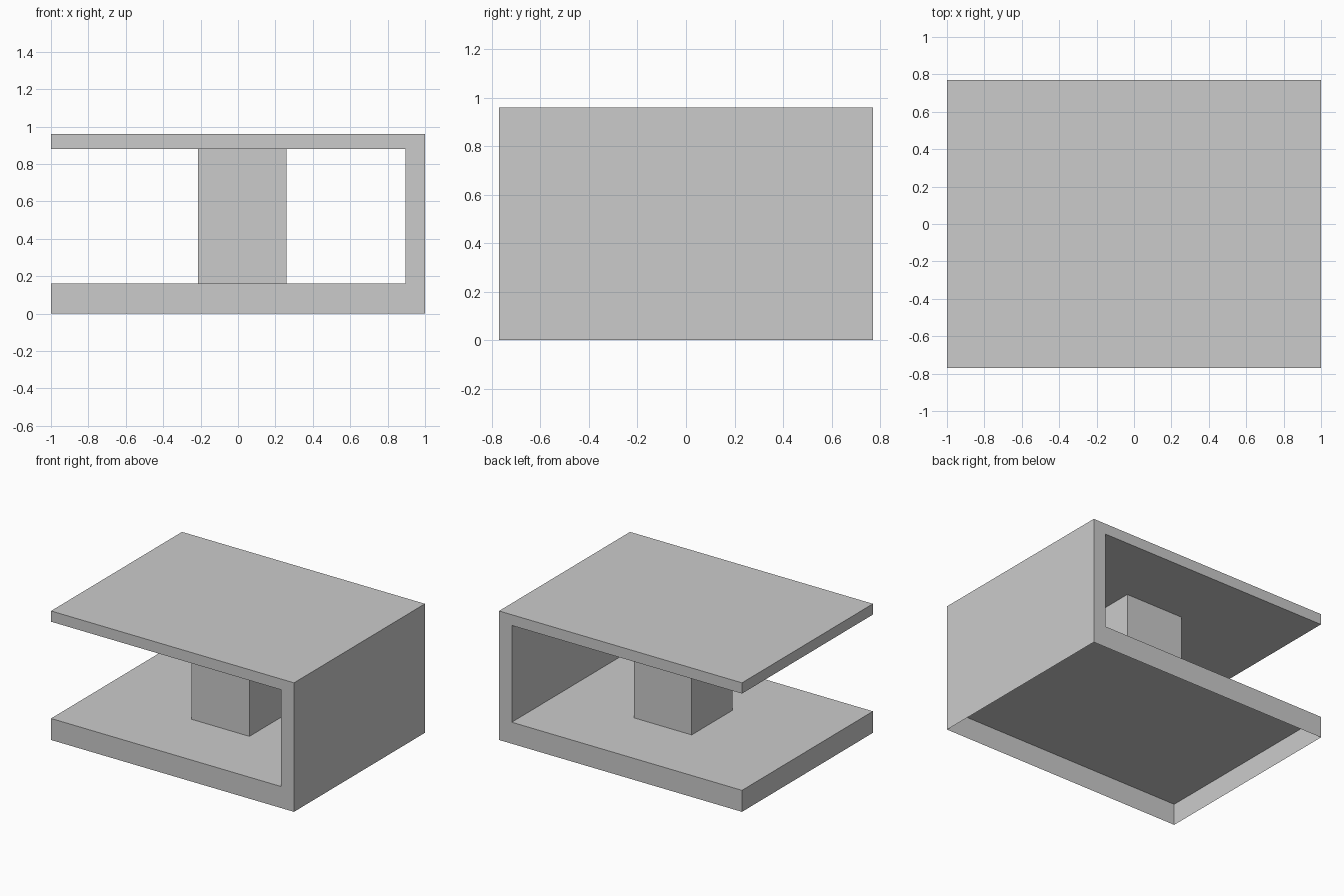
import bpy, bmesh

if "Cube" in bpy.data.objects:
    bpy.data.objects.remove(bpy.data.objects["Cube"])

HALF_DEPTH = 0.77
FLOOR_Z, CEILING_Z, TOP_Z = 0.16, 0.88, 0.96


def extrude_profile(name, profile, y0, y1, open_bottom=False):
    """Extrude an (x, z) outline along y, optionally leaving z = 0 open."""
    bm = bmesh.new()
    face = bm.faces.new([bm.verts.new((x, y0, z)) for x, z in profile])
    res = bmesh.ops.extrude_face_region(bm, geom=[face], use_keep_orig=True)
    verts = [g for g in res["geom"] if isinstance(g, bmesh.types.BMVert)]
    bmesh.ops.translate(bm, verts=verts, vec=(0, y1 - y0, 0))
    bmesh.ops.recalc_face_normals(bm, faces=bm.faces[:])
    if open_bottom:
        under = [f for f in bm.faces if all(abs(v.co.z) < 1e-5 for v in f.verts)]
        bmesh.ops.delete(bm, geom=under, context='FACES_ONLY')
    mesh = bpy.data.meshes.new(name)
    bm.to_mesh(mesh)
    bm.free()
    obj = bpy.data.objects.new(name, mesh)
    bpy.context.collection.objects.link(obj)
    return obj


# C-shaped shell: floor, right wall and roof; its underside is open
extrude_profile("shell", [
    (-1, 0), (1, 0), (1, TOP_Z), (-1, TOP_Z), (-1, CEILING_Z),
    (0.895, CEILING_Z), (0.895, FLOOR_Z), (-1, FLOOR_Z),
], -HALF_DEPTH, HALF_DEPTH, open_bottom=True)

# Square central pillar between floor and roof
extrude_profile("pillar", [
    (-0.215, FLOOR_Z), (0.26, FLOOR_Z), (0.26, CEILING_Z), (-0.215, CEILING_Z),
], -0.237, 0.24)
